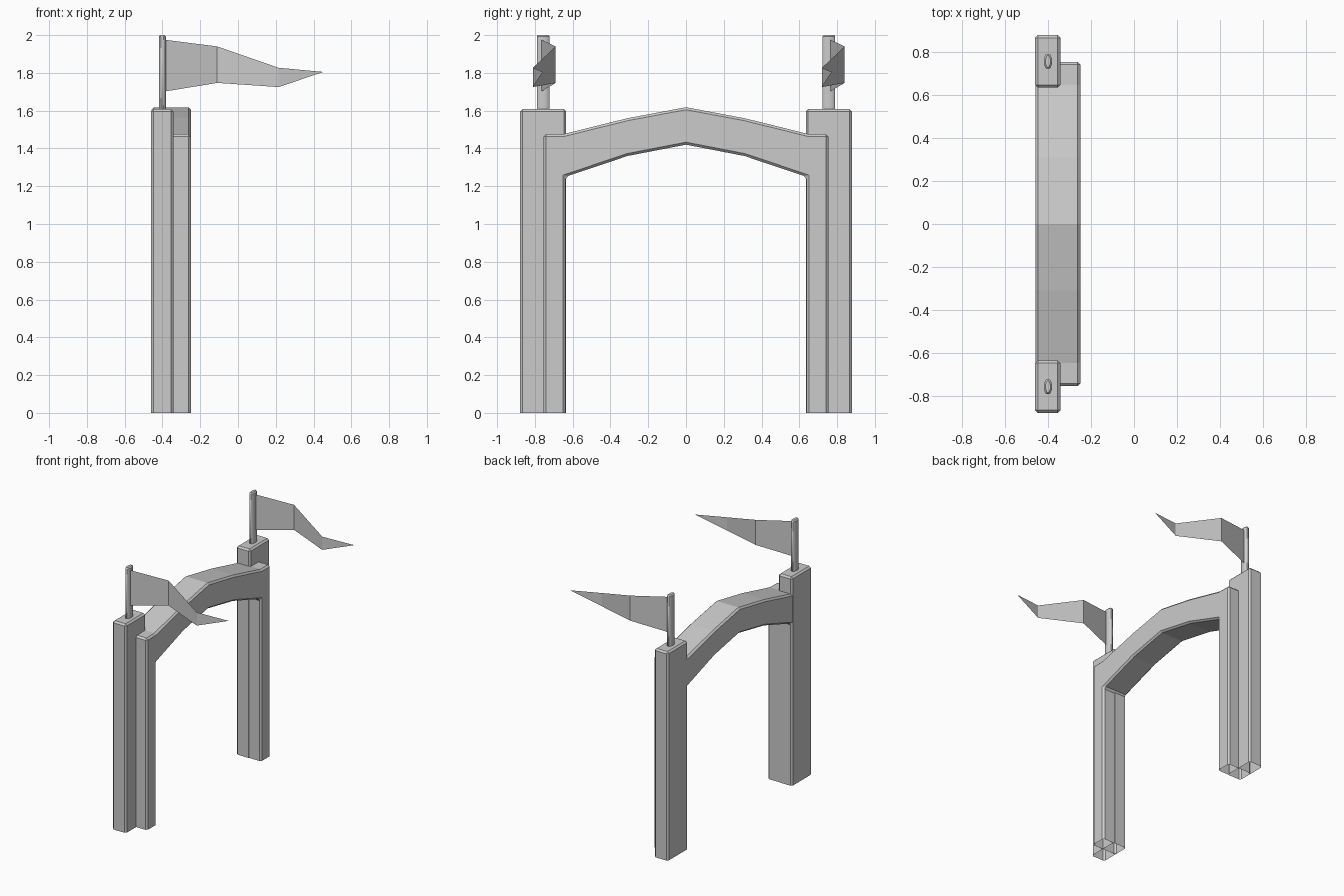
import bpy, bmesh, math
from mathutils import Matrix

if "Cube" in bpy.data.objects:
    bpy.data.objects.remove(bpy.data.objects["Cube"])


def finish(name, bm, bevel=0.0, smooth=False):
    bmesh.ops.recalc_face_normals(bm, faces=bm.faces[:])
    # parts stand on the ground with open undersides
    low = [f for f in bm.faces if all(v.co.z < 1e-4 for v in f.verts)]
    if low:
        bmesh.ops.delete(bm, geom=low, context='FACES')
    me = bpy.data.meshes.new(name)
    bm.to_mesh(me)
    bm.free()
    ob = bpy.data.objects.new(name, me)
    bpy.context.collection.objects.link(ob)
    if bevel:
        mod = ob.modifiers.new("edge_bevel", 'BEVEL')
        mod.width = bevel
        mod.segments = 1
        mod.limit_method = 'ANGLE'
        mod.angle_limit = math.radians(40)
    if smooth:
        bpy.ops.object.select_all(action='DESELECT')
        ob.select_set(True)
        bpy.context.view_layer.objects.active = ob
        bpy.ops.object.shade_smooth_by_angle(angle=math.radians(50))
    return ob


# arch with its two legs: half profile (y, z), mirrored and extruded along x
half_top = [(0.754, 0), (0.754, 1.475), (0.645, 1.477), (0.31, 1.56)]
half_low = [(0.31, 1.36), (0.637, 1.25), (0.637, 0)]
top = half_top + [(0, 1.618)] + [(-y, z) for y, z in reversed(half_top)]
low = [(-y, z) for y, z in reversed(half_low)] + [(0, 1.42)] + half_low
bm = bmesh.new()
face = bm.faces.new([bm.verts.new((-0.459, y, z)) for y, z in top + low])
ext = bmesh.ops.extrude_face_region(bm, geom=[face], use_keep_orig=True)
verts = [g for g in ext['geom'] if isinstance(g, bmesh.types.BMVert)]
bmesh.ops.translate(bm, verts=verts, vec=(0.21, 0, 0))
finish("arch", bm, 0.013)

for side, s in (("left", -1), ("right", 1)):
    # square post
    bm = bmesh.new()
    bmesh.ops.create_cube(bm, size=1, matrix=Matrix.Translation((-0.401, s * 0.756, 0.804))
                          @ Matrix.Diagonal((0.118, 0.244, 1.608, 1)))
    finish(side + "_post", bm, 0.013)

    # oval flagpole with a chamfered tip
    bm = bmesh.new()
    bmesh.ops.create_cone(bm, cap_ends=True, segments=10, radius1=1, radius2=1, depth=1,
                          matrix=Matrix.Translation((-0.4, s * 0.756, 1.8))
                          @ Matrix.Diagonal((0.02, 0.038, 0.4, 1)))
    finish(side + "_flagpole", bm, 0.008, True)

    # waving pennant: x, y offset, upper z, lower z
    bm = bmesh.new()
    rows = [(-0.385, 0.0, 1.975, 1.702), (-0.11, 0.075, 1.94, 1.747), (0.215, -0.045, 1.827, 1.725)]
    y0 = s * 0.765
    pairs = [(bm.verts.new((x, y0 + y, a)), bm.verts.new((x, y0 + y, b))) for x, y, a, b in rows]
    for p, q in zip(pairs, pairs[1:]):
        bm.faces.new((p[0], p[1], q[1], q[0]))
    tip = bm.verts.new((0.452, y0 + 0.007, 1.805))
    bm.faces.new((pairs[-1][0], pairs[-1][1], tip))
    finish(side + "_pennant", bm)
